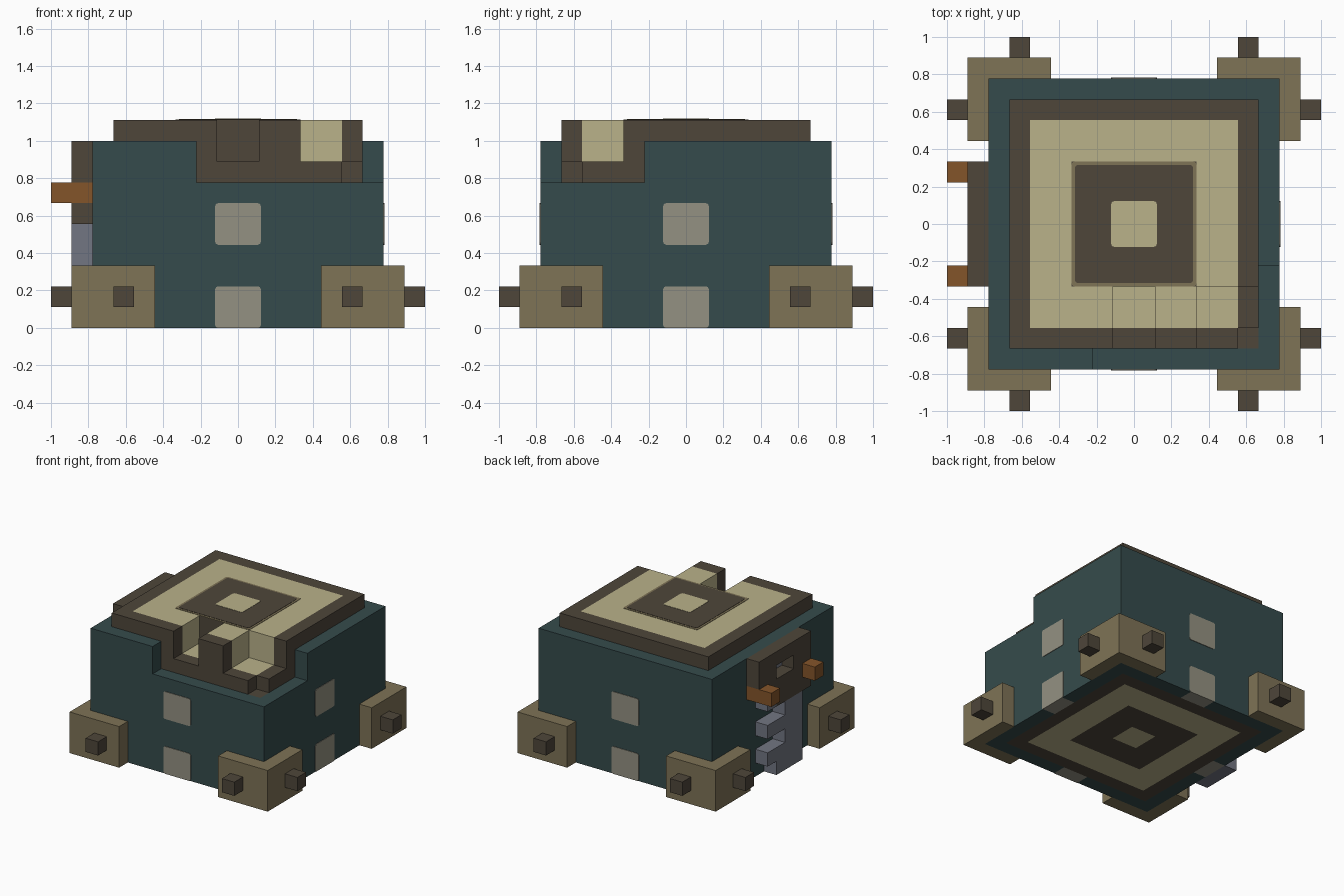
import bpy, bmesh
from mathutils import Vector

if "Cube" in bpy.data.objects:
    bpy.data.objects.remove(bpy.data.objects["Cube"])

U = 1 / 9  # one block


def material(name, rgb):
    lin = [((c / 255 + 0.055) / 1.055) ** 2.4 for c in rgb]
    m = bpy.data.materials.new(name)
    m.diffuse_color = (*lin, 1)
    m.use_nodes = True
    m.node_tree.nodes["Principled BSDF"].inputs["Base Color"].default_value = m.diffuse_color
    return m


teal = material("teal", (53, 75, 76))
brown = material("dark_brown", (78, 70, 58))
cream = material("cream", (186, 178, 138))
tan = material("tan", (126, 115, 86))
stone = material("pale_stone", (148, 145, 130))
rust = material("rust_orange", (132, 85, 42))
steel = material("steel_grey", (114, 118, 130))


def finish(name, bm, mats):
    bmesh.ops.recalc_face_normals(bm, faces=bm.faces)
    bmesh.ops.scale(bm, vec=(U, U, U), verts=bm.verts)
    me = bpy.data.meshes.new(name)
    bm.to_mesh(me)
    bm.free()
    for m in mats:
        me.materials.append(m)
    ob = bpy.data.objects.new(name, me)
    bpy.context.collection.objects.link(ob)
    return ob


def box(name, lo, hi, mat, round_axis=None):
    """Box between two corners in block units; optionally round the edges along one axis."""
    bm = bmesh.new()
    bmesh.ops.create_cube(bm, size=1)
    lo, hi = Vector(lo), Vector(hi)
    for v in bm.verts:
        v.co = Vector([(lo[k] + hi[k]) / 2 + v.co[k] * abs(hi[k] - lo[k]) for k in range(3)])
    if round_axis is not None:
        edges = [e for e in bm.edges
                 if abs(e.verts[0].co[round_axis] - e.verts[1].co[round_axis]) > 1e-6]
        bmesh.ops.bevel(bm, geom=edges, offset=0.14, segments=2, profile=0.5, affect='EDGES')
    return finish(name, bm, [mat])


def prism(name, outline, z0, z1, mat):
    bm = bmesh.new()
    face = bm.faces.new([bm.verts.new((x, y, z0)) for x, y in outline])
    top = bmesh.ops.extrude_face_region(bm, geom=[face])["geom"]
    bmesh.ops.translate(bm, vec=(0, 0, z1 - z0),
                        verts=[g for g in top if isinstance(g, bmesh.types.BMVert)])
    return finish(name, bm, [mat])


# Main block: concentric layers with a stepped notch at the front right
TEAL, BROWN, CREAM, STONE = range(4)


def column(x, y):
    """Colour and height of the block column centred at x, y."""
    r = max(abs(x), abs(y))
    if r > 7:
        return TEAL, 0
    if r > 6:
        notch = (y < -6 and x > -2) or (x > 6 and y < -2)
        return TEAL, 7 if notch else 9
    colour = BROWN if r > 5 or 1 < r < 3 else CREAM
    height = 10
    if y < -3 and (abs(x) < 1 or x > 3):
        height = 7 if x > 5 and y < -5 else 8
    return colour, height


bm = bmesh.new()


def quad(points, colour):
    f = bm.faces.new([bm.verts.new(p) for p in points])
    f.material_index = colour


for i in range(-7, 7):
    for j in range(-7, 7):
        x, y = i + 0.5, j + 0.5
        c, h = column(x, y)
        corners = [(i, j), (i + 1, j), (i + 1, j + 1), (i, j + 1)]
        quad([(a, b, h) for a, b in corners], c)
        # window stone wraps under the rim
        under = STONE if c == TEAL and min(abs(x), abs(y)) < 1 else c
        quad([(a, b, 0) for a, b in reversed(corners)], under)
        for k, (dx, dy) in enumerate([(0, -1), (1, 0), (0, 1), (-1, 0)]):
            h2 = column(x + dx, y + dy)[1]
            (ax, ay), (bx, by) = corners[k], corners[(k + 1) % 4]
            for z in range(h2, h):
                quad([(ax, ay, z), (bx, by, z), (bx, by, z + 1), (ax, ay, z + 1)], c)
bmesh.ops.remove_doubles(bm, verts=bm.verts, dist=1e-4)
bmesh.ops.dissolve_limit(bm, angle_limit=0.01, verts=bm.verts, edges=bm.edges,
                         delimit={'MATERIAL'})
finish("layered_block", bm, [teal, brown, cream, stone])

# Inlaid top panel
box("top_inlay_border", (-3, -3, 10), (3, 3, 10.025), tan, 2)
box("top_inlay", (-2.84, -2.84, 10), (2.84, 2.84, 10.045), brown, 2)
box("top_inlay_centre", (-1.1, -1.1, 10), (1.1, 1.1, 10.065), cream, 2)

# Corner feet wrapping the block, each with two pegs
for sx in (-1, 1):
    for sy in (-1, 1):
        shape = [(4, 7), (7, 7), (7, 4), (8, 4), (8, 8), (4, 8)]
        prism("corner_foot", [(sx * a, sy * b) for a, b in shape], 0, 3, tan)
        box("foot_peg_side", (sx * 8, sy * 5, 1), (sx * 9, sy * 6, 2), brown)
        box("foot_peg_end", (sx * 5, sy * 8, 1), (sx * 6, sy * 9, 2), brown)

# Window plates on the front, back and right walls
for z in (0, 4):
    for s in (-1, 1):
        box("window", (-1.1, s * 7, z), (1.1, s * 7.04, z + 2), stone, 1)
    box("window", (7, -1.1, z), (7.04, 1.1, z + 2), stone, 0)

# Gate on the left wall: toothed steel panel
gate = [("gate_panel", -2, 0, 0, 5)]
gate += [("gate_rail", 0, 1, z, z + 1) for z in (0, 1, 3)]
gate += [("gate_tooth", 1, 2, z, z + 1) for z in (1, 3, 5)]
for name, y0, y1, z0, z1 in gate:
    box(name, (-8, y0, z0), (-7, y1, z1), steel)

# Gate housing with a slot, and its two brackets
housing = [(-2, 1, 5, 6), (-2, 2, 6, 7), (-3, -1, 7, 8), (1, 3, 7, 8), (-3, 3, 8, 9),
           (-3, -2, 5, 6)]
for y0, y1, z0, z1 in housing:
    box("gate_housing", (-8, y0, z0), (-7, y1, z1), brown)
box("housing_slot_back", (-7.04, -1, 7), (-7, 1, 8), steel)
for s in (-1, 1):
    box("gate_bracket", (-9, s * 2, 6), (-7, s * 3, 7), rust)
